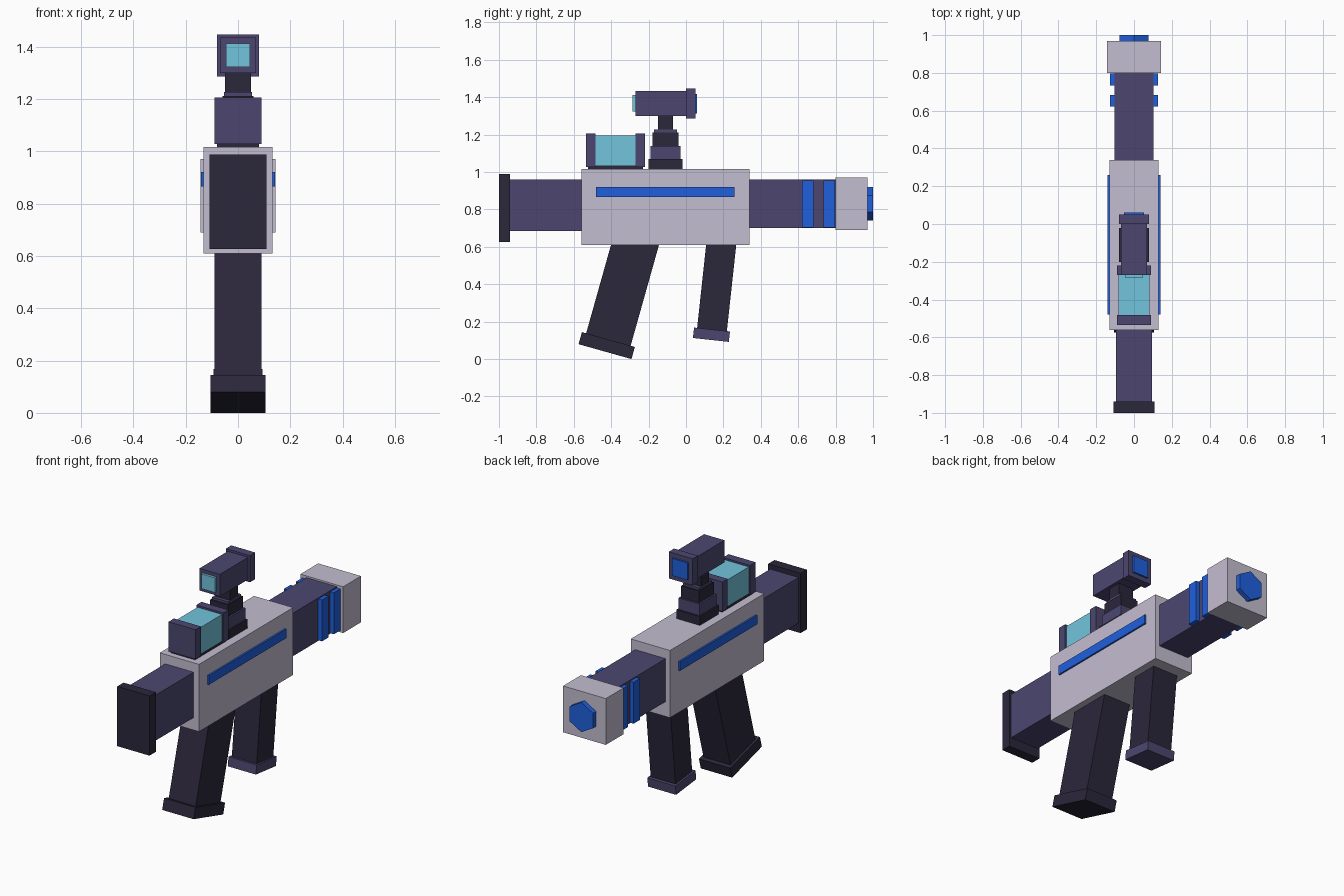
import bpy, bmesh
from math import radians, sin, cos, pi

if "Cube" in bpy.data.objects:
    bpy.data.objects.remove(bpy.data.objects["Cube"])


def material(name, rgb):
    m = bpy.data.materials.new(name)
    m.diffuse_color = (*rgb, 1)
    m.use_nodes = True
    m.node_tree.nodes["Principled BSDF"].inputs["Base Color"].default_value = m.diffuse_color
    return m


LIGHT = material("light_shell", (0.55, 0.51, 0.63))
PURPLE = material("purple_metal", (0.072, 0.062, 0.16))
DARK = material("dark_metal", (0.024, 0.020, 0.044))
BLUE = material("blue_glow", (0.014, 0.115, 0.72))
CYAN = material("cyan_glass", (0.17, 0.55, 0.72))


def add(name, bm, mat, loc, tilt=0.0):
    bmesh.ops.recalc_face_normals(bm, faces=bm.faces)
    me = bpy.data.meshes.new(name)
    bm.to_mesh(me)
    bm.free()
    me.materials.append(mat)
    ob = bpy.data.objects.new(name, me)
    ob.location = loc
    ob.rotation_euler.x = tilt
    bpy.context.collection.objects.link(ob)
    return ob


def block(name, mat, size, loc, tilt=0.0):
    bm = bmesh.new()
    bmesh.ops.create_cube(bm, size=1)
    bmesh.ops.scale(bm, vec=size, verts=bm.verts)
    return add(name, bm, mat, loc, tilt)


def box(name, mat, hx, y, z):
    """Box centred on x, from y and z ranges."""
    return block(name, mat, (2 * hx, y[1] - y[0], z[1] - z[0]),
                 (0, (y[0] + y[1]) / 2, (z[0] + z[1]) / 2))


def grip(name, mat_foot, y, z, deg, size, foot, top):
    """Tilted handle with a wider foot block centred at (y, z)."""
    a = radians(deg)
    length = (top - z) / cos(a)
    block(name, DARK, (size[0], size[1], length),
          (0, y + sin(a) * length / 2, z + cos(a) * length / 2), -a)
    block(name + "_foot", mat_foot, foot, (0, y, z), -a)


# Main tube: stock, body, barrel, muzzle
box("butt_plate", DARK, 0.108, (-1.0, -0.94), (0.627, 0.988))
box("stock", PURPLE, 0.095, (-0.94, -0.55), (0.685, 0.96))
box("body", LIGHT, 0.131, (-0.56, 0.34), (0.61, 1.017))
box("barrel", PURPLE, 0.102, (0.33, 0.81), (0.70, 0.96))
box("muzzle", LIGHT, 0.143, (0.80, 0.97), (0.69, 0.97))

# Hexagonal muzzle core, point up
bm = bmesh.new()
ring = [bm.verts.new((0.09 * sin(i * pi / 3), 0, 0.09 * cos(i * pi / 3))) for i in range(6)]
face = bm.faces.new(ring)
ext = bmesh.ops.extrude_face_region(bm, geom=[face])
bmesh.ops.translate(bm, vec=(0, 0.05, 0),
                    verts=[g for g in ext["geom"] if isinstance(g, bmesh.types.BMVert)])
add("muzzle_core", bm, BLUE, (0, 0.95, 0.83))

# Blue side strips and barrel bands on both sides
for side, s in (("left", -1), ("right", 1)):
    block(f"body_strip_{side}", BLUE, (0.03, 0.74, 0.055), (s * 0.126, -0.11, 0.893))
    for i, y in enumerate((0.652, 0.765)):
        block(f"barrel_band_{side}_{i + 1}", BLUE, (0.04, 0.062, 0.25),
              (s * 0.107, y, 0.829))

# Handles
grip("rear_grip", DARK, -0.424, 0.072, 15.7, (0.18, 0.247), (0.21, 0.294, 0.067), 0.70)
grip("front_grip", PURPLE, 0.136, 0.130, 6.2, (0.166, 0.16), (0.188, 0.193, 0.056), 0.66)

# Energy cell on top of the body
box("cell_base", DARK, 0.08, (-0.525, -0.23), (1.01, 1.04))
box("cell_glass", CYAN, 0.082, (-0.49, -0.26), (1.035, 1.195))
box("cell_front_cap", PURPLE, 0.09, (-0.535, -0.483), (1.027, 1.206))
box("cell_back_cap", PURPLE, 0.09, (-0.27, -0.22), (1.027, 1.206))

# Stepped scope mount
for name, mat, hx, hy, z in (("mount_base", DARK, 0.079, 0.09, (1.01, 1.07)),
                             ("mount_middle", PURPLE, 0.070, 0.08, (1.07, 1.14)),
                             ("mount_top", DARK, 0.060, 0.07, (1.14, 1.212)),
                             ("mount_plate", PURPLE, 0.054, 0.062, (1.212, 1.226)),
                             ("mount_neck", DARK, 0.050, 0.04, (1.22, 1.31))):
    box(name, mat, hx, (-0.11 - hy, -0.11 + hy), z)

# Scope
box("scope_body", PURPLE, 0.068, (-0.27, 0.01), (1.30, 1.434))
box("scope_rim", PURPLE, 0.08, (0.0, 0.05), (1.286, 1.447))
box("scope_eye_lens", CYAN, 0.046, (-0.285, -0.26), (1.323, 1.412))
box("scope_far_lens", BLUE, 0.052, (0.04, 0.06), (1.314, 1.418))
